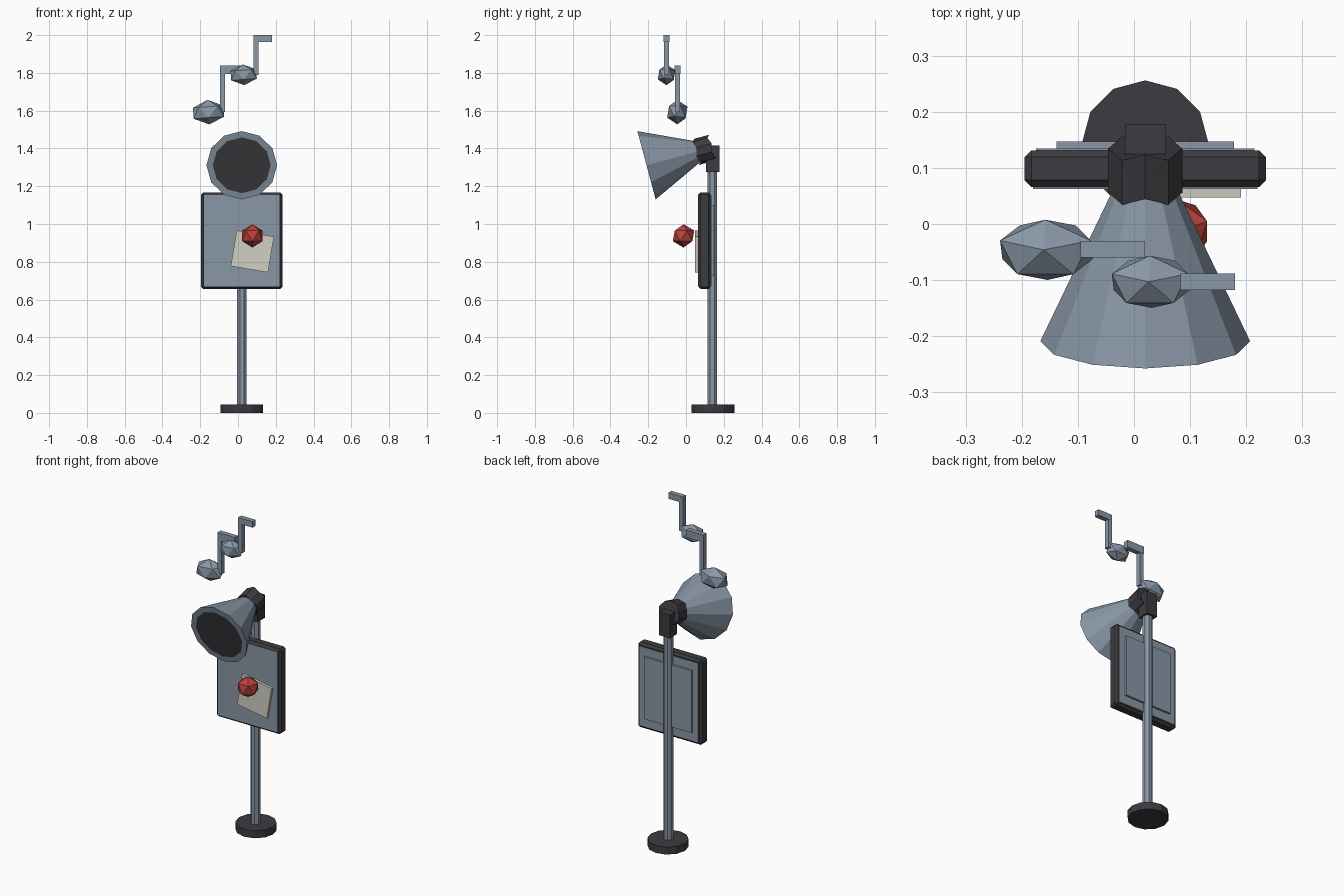
import bpy, bmesh
from math import radians
from mathutils import Matrix, Vector

cube = bpy.data.objects.get("Cube")
if cube:
    bpy.data.objects.remove(cube, do_unlink=True)


def material(name, rgb):
    m = bpy.data.materials.new(name)
    m.use_nodes = True
    m.diffuse_color = (*rgb, 1)
    m.node_tree.nodes["Principled BSDF"].inputs["Base Color"].default_value = (*rgb, 1)
    return m


STEEL = material("blue_grey_metal", (0.25, 0.31, 0.38))
DARK = material("dark_plastic", (0.045, 0.043, 0.05))
RED = material("red_plastic", (0.50, 0.055, 0.045))
PAPER = material("cream_paper", (0.64, 0.63, 0.55))


def finish(name, bm, *mats):
    bmesh.ops.recalc_face_normals(bm, faces=bm.faces)
    mesh = bpy.data.meshes.new(name)
    bm.to_mesh(mesh)
    bm.free()
    for m in mats:
        mesh.materials.append(m)
    obj = bpy.data.objects.new(name, mesh)
    bpy.context.collection.objects.link(obj)
    return obj


def box(name, lo, hi, mat, tilt=0):
    """Box between two corners, optionally tilted in the front plane."""
    lo, hi = Vector(lo), Vector(hi)
    bm = bmesh.new()
    bmesh.ops.create_cube(bm, size=1, matrix=Matrix.Diagonal((*(hi - lo), 1)))
    obj = finish(name, bm, mat)
    obj.location = (lo + hi) / 2
    obj.rotation_euler.y = radians(tilt)
    return obj


def cylinder(name, sides, r_low, r_high, depth, matrix, *mats, edit=None):
    bm = bmesh.new()
    bmesh.ops.create_cone(bm, cap_ends=True, segments=sides, radius1=r_low,
                          radius2=r_high, depth=depth)
    if edit:
        edit(bm)
    bm.transform(matrix)
    return finish(name, bm, *mats)


def ball(name, centre, scale, mat, tilt=0):
    """Faceted ball with twenty faces."""
    bm = bmesh.new()
    bmesh.ops.create_icosphere(bm, subdivisions=1, radius=1)
    bm.transform(Matrix.Translation(centre) @ Matrix.Rotation(radians(tilt), 4, 'Y')
                 @ Matrix.Diagonal((*scale, 1)) @ Matrix.Rotation(radians(18), 4, 'Z'))
    return finish(name, bm, mat)


# Stand
cylinder("base", 12, 0.113, 0.113, 0.045, Matrix.Translation((0.02, 0.143, 0.0225)), DARK)
cylinder("pole", 8, 0.028, 0.028, 1.3,
         Matrix.Translation((0.02, 0.139, 0.69)) @ Matrix.Rotation(radians(22.5), 4, 'Z'), STEEL)
box("lamp_bracket", (-0.016, 0.107, 1.275), (0.056, 0.177, 1.415), DARK)

# Notice board
frame = box("board_frame", (-0.195, 0.066, 0.655), (0.235, 0.131, 1.168), DARK)
bevel = frame.modifiers.new("chamfer", 'BEVEL')
bevel.width = 0.012
bevel.segments = 1
box("board_front_panel", (-0.18, 0.0625, 0.668), (0.22, 0.07, 1.155), STEEL)
box("board_back_panel", (-0.175, 0.125, 0.673), (0.215, 0.1345, 1.15), STEEL)
box("board_back_plate", (-0.138, 0.13, 0.725), (0.178, 0.147, 1.1), STEEL)

# Pinned note
box("paper_note", (-0.024, 0.047, 0.759), (0.176, 0.064, 0.951), PAPER, tilt=9.5)
ball("pin_head", (0.076, -0.013, 0.937), (0.064, 0.064, 0.062), RED)

# Lamp, with its axis pointing forward and slightly down
aim = Matrix.Translation((0.02, -0.209, 1.311)) @ Matrix.Rotation(radians(105), 4, 'X')


def add_lens(bm):
    front = max(bm.faces, key=lambda f: f.calc_center_median().z)
    bmesh.ops.inset_region(bm, faces=[front], thickness=0.034)
    front.material_index = 1


def notch_ends(bm):
    # Alternate corners step back along the axis
    for end in (-1, 1):
        ring = [v for v in bm.verts if v.co.z * end > 0]
        ring.sort(key=lambda v: Vector((v.co.x, v.co.y)).angle_signed(Vector((0.001, 1))))
        for v in ring[::2]:
            v.co.z += 0.007
        for v in ring[1::2]:
            v.co.z -= 0.007


cylinder("lamp_shade", 12, 0.048, 0.187, 0.3, aim @ Matrix.Translation((0, 0, -0.15)),
         STEEL, DARK, edit=add_lens)
cylinder("lamp_collar", 10, 0.07, 0.07, 0.082, aim @ Matrix.Translation((0, 0, -0.315)),
         DARK, edit=notch_ends)


# Floating music notes: head, stem and flag
def music_note(label, head, scale, stem_x, y, top, flag_end, flag_height):
    ball(label + "_note_head", head, scale, STEEL, tilt=-4)
    box(label + "_note_stem", (stem_x, y - 0.014, head[2]),
        (stem_x + 0.026, y + 0.014, top), STEEL)
    box(label + "_note_flag", (stem_x, y - 0.015, top - flag_height),
        (flag_end, y + 0.015, top), STEEL)


music_note("lower", (-0.156, -0.046, 1.592), (0.095, 0.06, 0.065),
           -0.095, -0.045, 1.84, 0.02, 0.045)
music_note("upper", (0.03, -0.103, 1.79), (0.08, 0.052, 0.055),
           0.083, -0.103, 2.0, 0.18, 0.036)
